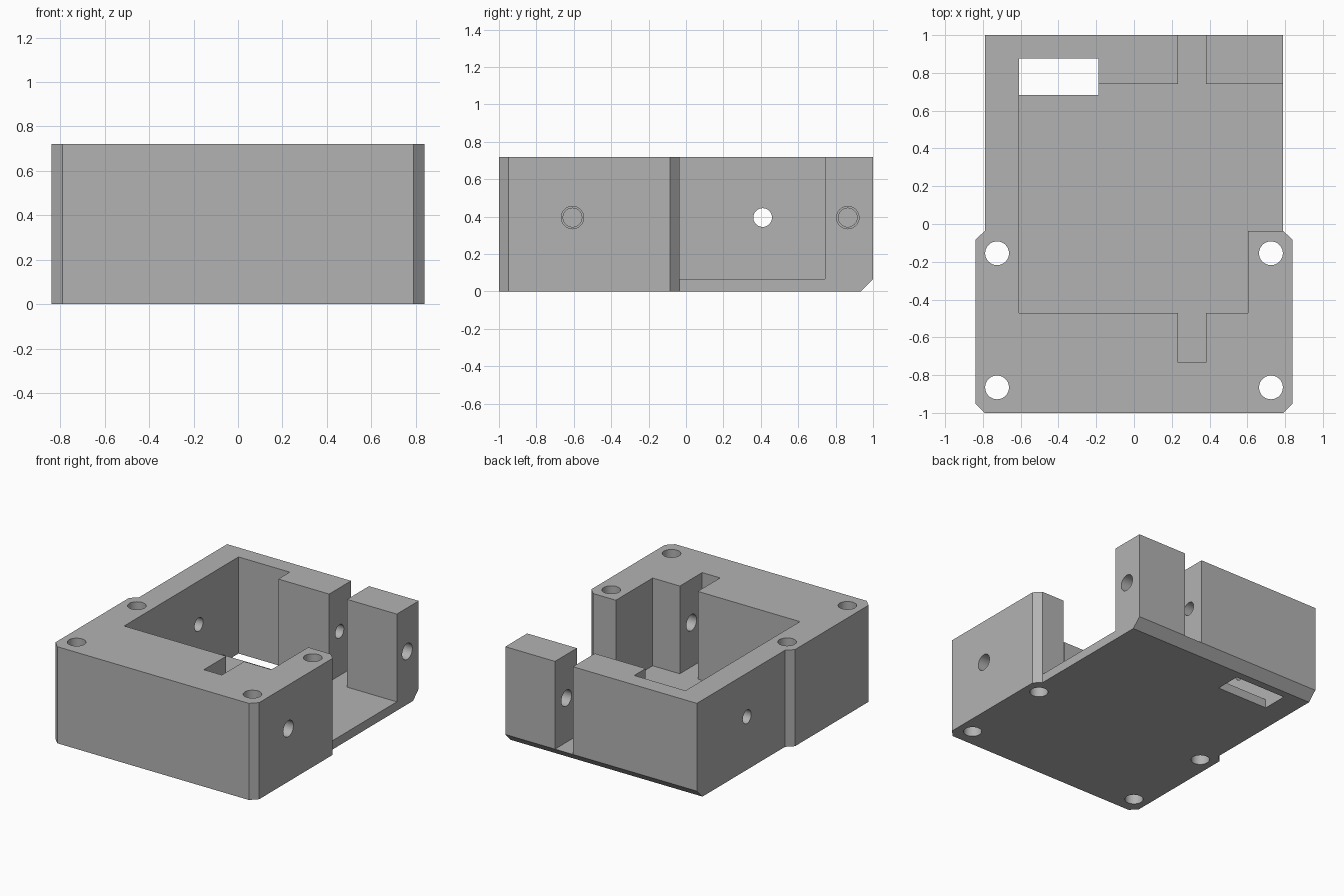
import bpy, bmesh, math
from mathutils import Matrix

if "Cube" in bpy.data.objects:
    bpy.data.objects.remove(bpy.data.objects["Cube"])

HEIGHT, FLOOR, HOLE_Z = 0.72, 0.066, 0.395

grey = bpy.data.materials.new("plain grey")
grey.diffuse_color = (0.45, 0.45, 0.45, 1)
grey.use_nodes = True
grey.node_tree.nodes["Principled BSDF"].inputs["Base Color"].default_value = grey.diffuse_color


def finish(name, bm):
    bmesh.ops.recalc_face_normals(bm, faces=bm.faces)
    mesh = bpy.data.meshes.new(name)
    bm.to_mesh(mesh)
    bm.free()
    mesh.materials.append(grey)
    ob = bpy.data.objects.new(name, mesh)
    bpy.context.collection.objects.link(ob)
    return ob


def prism(name, points, offset):
    """Extrude a closed 3D outline by an offset vector."""
    bm = bmesh.new()
    face = bm.faces.new([bm.verts.new(p) for p in points])
    ext = bmesh.ops.extrude_face_region(bm, geom=[face], use_keep_orig=True)
    verts = [g for g in ext["geom"] if isinstance(g, bmesh.types.BMVert)]
    bmesh.ops.translate(bm, vec=offset, verts=verts)
    return finish(name, bm)


def upright(name, outline, z0, z1):
    return prism(name, [(x, y, z0) for x, y in outline], (0, 0, z1 - z0))


def drill(name, centre, radius, length, along_x=False):
    bm = bmesh.new()
    turn = Matrix.Rotation(math.pi / 2, 4, 'Y') if along_x else Matrix()
    bmesh.ops.create_cone(bm, cap_ends=True, segments=40, radius1=radius,
                          radius2=radius, depth=length,
                          matrix=Matrix.Translation(centre) @ turn)
    return finish(name, bm)


# Body: box with a wider, corner-chamfered front section
half = [(0.79, -1), (0.84, -0.95), (0.84, -0.085), (0.79, -0.036), (0.79, 1)]
body = upright("housing", half + [(-x, y) for x, y in reversed(half)], 0, HEIGHT)

cutters = []
# Main cavity, open to the right, with front and back nut slots
cutters.append(upright("cavity_cutter", [
    (-0.61, -0.47), (0.232, -0.47), (0.232, -0.733), (0.38, -0.733),
    (0.38, -0.47), (0.604, -0.47), (0.604, -0.036), (1, -0.036),
    (1, 0.742), (0.38, 0.742), (0.38, 1.1), (0.232, 1.1),
    (0.232, 0.742), (-0.61, 0.742)], FLOOR, 1))
# Rear pocket that also passes through the floor
cutters.append(upright("pocket_cutter", [
    (-0.61, 0.684), (-0.187, 0.684), (-0.187, 0.877), (-0.61, 0.877)], -0.1, 1))
# Chamfer along the lower back edge
cutters.append(prism("chamfer_cutter", [
    (-1, 0.834, -0.1), (-1, 1.1, -0.1), (-1, 1.1, 0.166)], (2, 0, 0)))
# Four vertical mounting holes
for x in (-0.725, 0.725):
    for y in (-0.155, -0.865):
        cutters.append(drill("mount_cutter", (x, y, 0.36), 0.063, 2))
# Side screw holes: clearance up to the slot, then a narrower pilot
for y in (-0.607, 0.865):
    cutters.append(drill("clearance_cutter", (0.65, y, HOLE_Z), 0.06, 0.7, True))
    cutters.append(drill("pilot_cutter", (0.17, y, HOLE_Z), 0.05, 0.34, True))
# Hole in the left wall
cutters.append(drill("left_hole_cutter", (-0.7, 0.41, HOLE_Z), 0.05, 0.5, True))

for c in cutters:
    c.hide_render = True
    mod = body.modifiers.new("cut", 'BOOLEAN')
    mod.operation, mod.solver, mod.object = 'DIFFERENCE', 'EXACT', c

# Bake the cuts and drop the cutters
dg = bpy.context.evaluated_depsgraph_get()
baked = bpy.data.meshes.new_from_object(body.evaluated_get(dg))
body.modifiers.clear()
body.data = baked
for c in cutters:
    bpy.data.objects.remove(c)

bpy.context.view_layer.objects.active = body
body.select_set(True)
bpy.ops.object.shade_smooth_by_angle(angle=math.radians(30))
